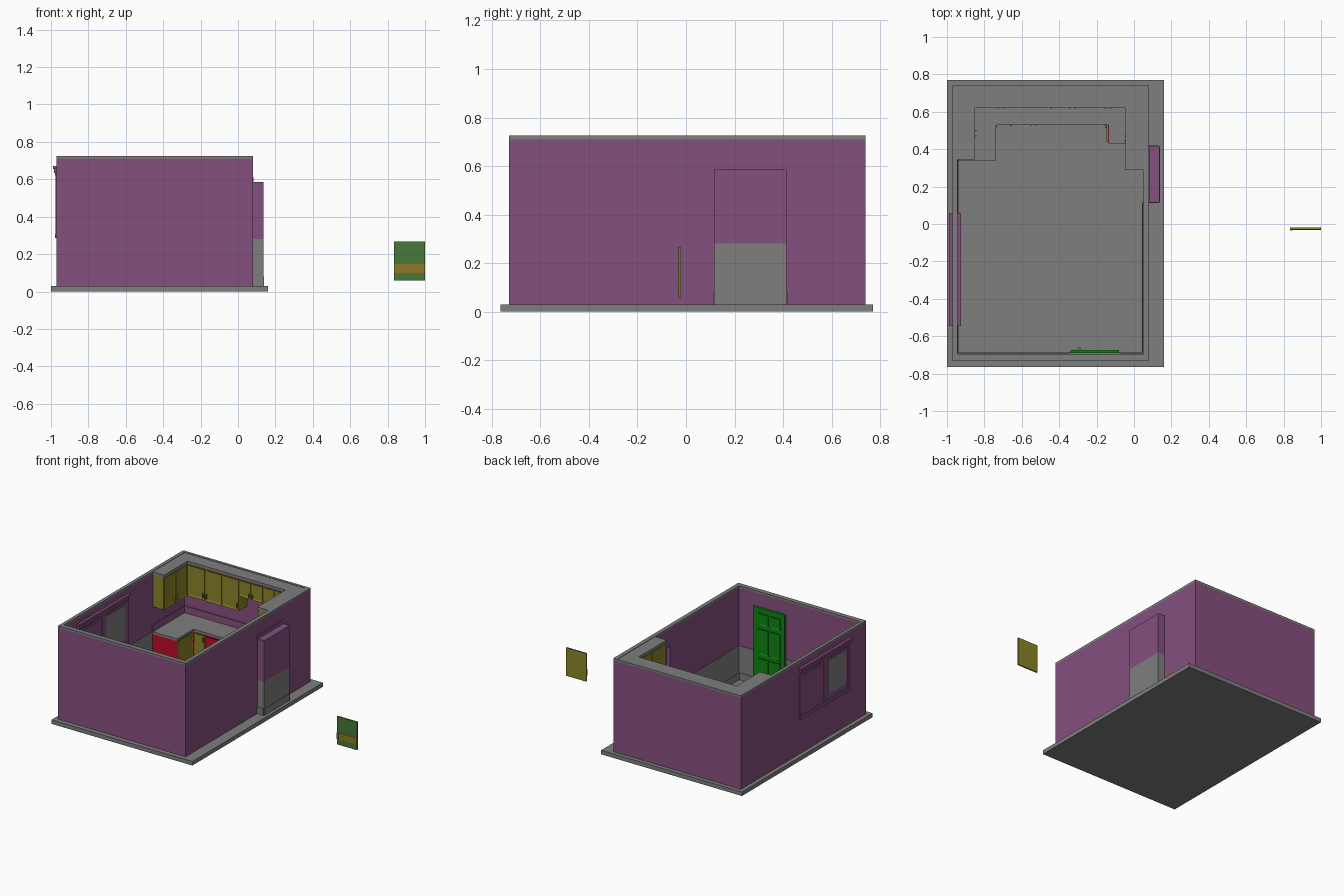
import bpy, bmesh
from mathutils import Vector

if "Cube" in bpy.data.objects:
    bpy.data.objects.remove(bpy.data.objects["Cube"])


def material(name, *rgb):
    m = bpy.data.materials.new(name)
    m.use_nodes = True
    m.diffuse_color = (*rgb, 1)
    m.node_tree.nodes["Principled BSDF"].inputs["Base Color"].default_value = (*rgb, 1)
    return m


GREY = material("stone grey", .21, .21, .21)
PURPLE = material("plum paint", .235, .08, .215)
OLIVE = material("olive wood", .26, .23, .02)
RED = material("cabinet red", .5, .003, .02)
GREEN = material("door green", .004, .23, .006)
MOSS = material("moss green", .063, .188, .041)
OCHRE = material("ochre band", .27, .19, .02)


def box(name, x, y, z, mat, inset=None, margin=.015):
    """Box from three ranges; inset names a direction whose face is recessed."""
    bm = bmesh.new()
    bmesh.ops.create_cube(bm, size=1)
    for v in bm.verts:
        v.co = [r[0] if c < 0 else r[1] for c, r in zip(v.co, (x, y, z))]
    bm.normal_update()
    if inset:
        f = [f for f in bm.faces if f.normal.dot(Vector(inset)) > .9]
        bmesh.ops.inset_individual(bm, faces=f, thickness=margin, depth=-.004)
    me = bpy.data.meshes.new(name)
    bm.to_mesh(me)
    bm.free()
    me.materials.append(mat)
    ob = bpy.data.objects.new(name, me)
    bpy.context.collection.objects.link(ob)
    return ob


def doors(name, side, plane, start, end, count, z, mat, handle_z):
    """Row of recessed doors with pulls; side is the facing direction."""
    w = (end - start) / count
    normal = {"front": (0, -1, 0), "left": (1, 0, 0), "right": (-1, 0, 0)}[side]
    s = normal[0] + normal[1]

    def place(part, along, out, height, m, inset=None):
        depth = sorted((plane, plane + s * out))
        x, y = (along, depth) if side == "front" else (depth, along)
        box(part, x, y, height, m, inset)

    for i in range(count):
        a, b = start + i * w + .003, start + (i + 1) * w - .003
        place(f"{name}_{i}", (a, b), .006, z, mat, normal)
        h = b - .014 if i % 2 == 0 else a + .008
        place(f"{name}_pull_{i}", (h, h + .006), .014, handle_z, OLIVE)


# Floor slab and walls: grey wainscot inside, plum above, grey cap on top
LOW, SPLIT, CAP, TOP = .03, .28, .71, .725
box("floor_slab", (-1, .16), (-.765, .77), (0, LOW), GREY)
walls = {
    "front_wall": ((-.97, .08), (-.73, -.695)),
    "back_wall": ((-.97, .08), (.72, .74)),
    "right_wall": ((-.97, -.945), (-.695, .72)),
    "left_wall_front": ((.05, .08), (-.695, .115)),
    "left_wall_back": ((.05, .08), (.415, .72)),
}
for name, (x, y) in walls.items():
    box(name, x, y, (LOW, CAP), PURPLE)
    box(name + "_cap", x, y, (CAP, TOP), GREY)
box("left_wall_lintel", (.05, .08), (.115, .415), (.585, CAP), PURPLE)
box("left_wall_lintel_cap", (.05, .08), (.115, .415), (CAP, TOP), GREY)
box("niche_head_trim", (.08, .083), (.112, .418), (.585, .613), PURPLE)

# Wainscot and skirting around the inside
linings = {
    "front": ((-.945, .05), (-.695, -.691)),
    "right": ((-.945, -.941), (-.691, .34)),
    "left": ((.046, .05), (-.691, .115)),
}
for name, (x, y) in linings.items():
    box(name + "_wainscot", x, y, (LOW, SPLIT), GREY)
    grow = .004
    x = (x[0] - grow * (name == "left"), x[1] + grow * (name == "right"))
    y = (y[0], y[1] + grow * (name == "front"))
    box(name + "_skirting", x, y, (LOW, .08), GREY)

# Niche projecting through the left wall
for part, z, mat in (("lower", (LOW, SPLIT), GREY), ("upper", (SPLIT, .575), PURPLE)):
    box(f"niche_{part}_back", (.123, .135), (.115, .415), z, mat)
    for side, y in (("front", (.115, .127)), ("rear", (.403, .415))):
        box(f"niche_{part}_{side}", (.08, .123), y, z, mat)
box("niche_top", (.08, .135), (.115, .415), (.575, .585), PURPLE)
for side, y in (("front", (.111, .115)), ("rear", (.415, .419))):
    box(f"niche_skirting_{side}", (.08, .13), y, (LOW, .08), GREY)
box("niche_skirting_outer", (.135, .138), (.115, .415), (LOW, .08), GREY)

# Window: frame, sashes and stepped cornice on both faces of the right wall
for side, plane, s in (("outer", -.97, -1), ("inner", -.945, 1)):
    def out(d):
        return sorted((plane, plane + s * d))
    for k, (d, z) in enumerate(((.008, (.62, .635)), (.014, (.635, .655)), (.02, (.655, .672)))):
        grow = .01 * k
        box(f"window_{side}_cornice_{k}", out(d), (-.525 - grow, .04 + grow), z, PURPLE)
    box(f"window_{side}_sill", out(.008), (-.535, .055), (.285, .31), PURPLE)
    for k, y in enumerate(((-.535, -.51), (-.255, -.225), (.03, .055))):
        box(f"window_{side}_post_{k}", out(.007), y, (.31, .62), PURPLE)
    for k, y in enumerate(((-.51, -.255), (-.225, .03))):
        glazed = (k == 0) == (side == "outer")
        box(f"window_{side}_sash_{k}", out(.004), y, (.33, .615), PURPLE)
        box(f"window_{side}_pane_{k}", out(.006), (y[0] + .02, y[1] - .02),
            (.35, .6), GREY if glazed else PURPLE)

# Panelled door on the inside of the front wall
box("door_leaf", (-.325, -.095), (-.691, -.68), (LOW, .6), GREEN)
for name, x, z in (("left_jamb", (-.11, -.08), (LOW, .615)),
                   ("right_jamb", (-.34, -.31), (LOW, .615)),
                   ("head", (-.34, -.08), (.59, .615))):
    box("door_" + name, x, (-.691, -.675), z, GREEN)
for z in ((.06, .24), (.27, .46), (.49, .575)):
    for x in ((-.3, -.218), (-.202, -.12)):
        box("door_panel", x, (-.68, -.676), z, GREEN, (0, 1, 0), .01)
box("door_handle", (-.3, -.285), (-.68, -.66), (.25, .265), OLIVE)

# Base cabinets, worktop and splashback
base = {
    "right": ((-.945, -.745), (.345, .72)),
    "back": ((-.745, -.14), (.537, .72)),
    "left": ((-.14, .05), (.435, .72)),
}
for name, (x, y) in base.items():
    box(f"base_{name}_cabinet", x, y, (LOW, .262), RED)
box("worktop_right", (-.945, -.738), (.34, .72), (.262, SPLIT), GREY)
box("worktop_back", (-.738, -.135), (.53, .72), (.262, SPLIT), GREY)
box("worktop_left", (-.135, .05), (.43, .72), (.262, SPLIT), GREY)
box("cooktop", (-.43, -.23), (.56, .69), (SPLIT, .285), GREY)
box("splashback_back", (-.945, .05), (.712, .72), (SPLIT, .33), PURPLE)
box("splashback_right", (-.945, -.937), (.34, .712), (SPLIT, .33), PURPLE)
box("splashback_left", (.042, .05), (.43, .712), (SPLIT, .33), PURPLE)
doors("base_right_door", "left", -.745, .345, .535, 1, (.06, .255), OLIVE, (.2, .235))
doors("base_back_door", "front", .537, -.735, -.645, 1, (.06, .255), OLIVE, (.2, .235))
doors("base_red_door", "front", .537, -.645, -.43, 2, (.06, .255), RED, (.2, .235))
box("oven_front", (-.427, -.233), (.531, .537), (.06, .255), RED, (0, -1, 0))
doors("base_end_door", "front", .537, -.23, -.14, 1, (.06, .255), OLIVE, (.2, .235))
doors("base_left_door", "right", -.14, .437, .53, 1, (.06, .255), OLIVE, (.2, .235))

# Wall cabinets with a continuous grey top
upper = {
    "right": ((-.945, -.857), (.35, .72), .46),
    "back_a": ((-.857, -.43), (.628, .72), .46),
    "over_cooktop": ((-.43, -.23), (.628, .72), .57),
    "back_b": ((-.23, -.04), (.628, .72), .46),
    "left": ((-.038, .05), (.295, .72), .46),
}
for name, (x, y, z) in upper.items():
    box(f"upper_{name}_cabinet", x, y, (z, .7), OLIVE)
box("upper_top_right", (-.945, -.85), (.345, .72), (.7, .722), GREY)
box("upper_top_back", (-.85, -.045), (.62, .72), (.7, .722), GREY)
box("upper_top_left", (-.045, .05), (.29, .72), (.7, .722), GREY)
doors("upper_right_door", "left", -.857, .35, .62, 2, (.465, .695), OLIVE, (.48, .515))
doors("upper_back_door", "front", .628, -.85, -.43, 3, (.465, .695), OLIVE, (.48, .515))
doors("upper_cooktop_door", "front", .628, -.43, -.23, 2, (.575, .695), OLIVE, (.585, .61))
doors("upper_end_door", "front", .628, -.23, -.045, 2, (.465, .695), OLIVE, (.48, .515))
doors("upper_left_door", "right", -.038, .295, .62, 2, (.465, .695), OLIVE, (.48, .515))

# Free-standing panel beside the room: moss front, olive back, ochre band
box("loose_panel_back", (.835, 1), (-.026, -.02), (.058, .267), OLIVE)
box("loose_panel_front", (.835, 1), (-.03, -.026), (.058, .267), MOSS)
box("loose_panel_band", (.835, 1), (-.032, -.03), (.098, .147), OCHRE)
box("loose_panel_clip", (.835, .848), (-.034, -.032), (.1, .145), OLIVE)
